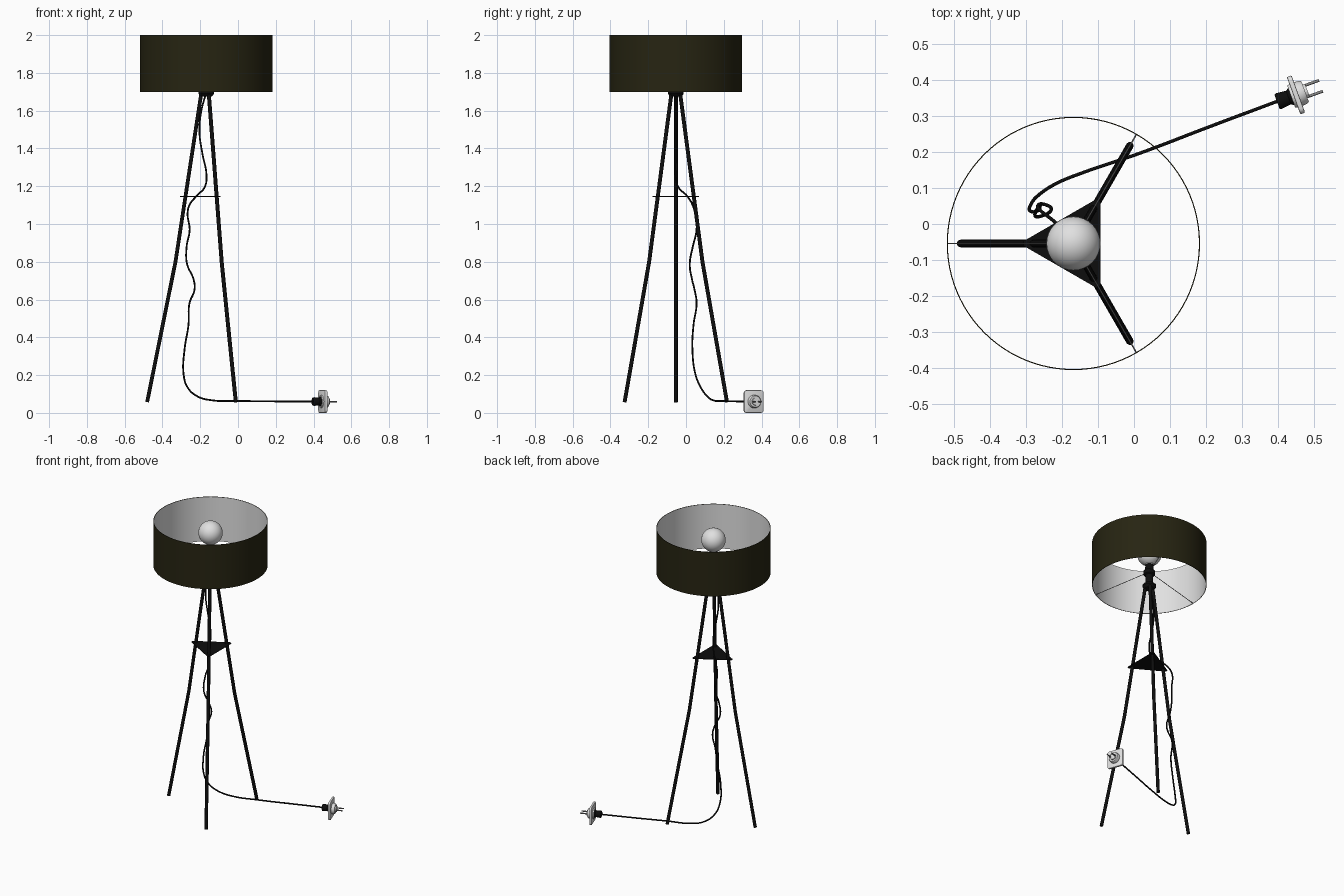
import bpy, bmesh, math
from mathutils import Matrix, Vector

if "Cube" in bpy.data.objects:
    bpy.data.objects.remove(bpy.data.objects["Cube"])

CX, CY = -0.168, -0.054          # lamp axis
AXIS = Matrix.Translation((CX, CY, 0))
ANGLES = [math.radians(a) for a in (60, 180, 300)]


def material(name, rgb):
    m = bpy.data.materials.new(name)
    m.diffuse_color = (*rgb, 1)
    m.use_nodes = True
    m.node_tree.nodes["Principled BSDF"].inputs["Base Color"].default_value = m.diffuse_color
    return m


OLIVE = material("dark olive fabric", (0.02, 0.018, 0.006))
WHITE = material("white", (0.75, 0.75, 0.75))
BLACK = material("black", (0.004, 0.004, 0.004))
METAL = material("grey metal", (0.25, 0.25, 0.25))


def finish(bm, name, mats, matrix=Matrix(), smooth=True):
    bmesh.ops.recalc_face_normals(bm, faces=bm.faces)
    me = bpy.data.meshes.new(name)
    bm.to_mesh(me)
    bm.free()
    ob = bpy.data.objects.new(name, me)
    bpy.context.collection.objects.link(ob)
    for m in mats:
        me.materials.append(m)
    ob.matrix_world = matrix
    if smooth:
        bpy.ops.object.select_all(action='DESELECT')
        ob.select_set(True)
        bpy.context.view_layer.objects.active = ob
        bpy.ops.object.shade_smooth_by_angle(angle=math.radians(35))
    return ob


def lathe(name, profile, mats, matrix=AXIS, steps=32, closed=False, rule=None):
    """Spin (radius, height) points about local z."""
    bm = bmesh.new()
    vs = [bm.verts.new((r, 0, h)) for r, h in profile]
    es = [bm.edges.new(p) for p in zip(vs, vs[1:])]
    if closed:
        es.append(bm.edges.new((vs[-1], vs[0])))
    bmesh.ops.spin(bm, geom=vs + es, cent=(0, 0, 0), axis=(0, 0, 1),
                   angle=2 * math.pi, steps=steps)
    bmesh.ops.remove_doubles(bm, verts=bm.verts, dist=1e-5)
    if rule:
        for f in bm.faces:
            f.material_index = rule(f.calc_center_median())
    return finish(bm, name, mats, matrix)


def tube(name, points, radius, mat, smooth_path=False):
    """Round bar or cable along a path, turned into a mesh."""
    cu = bpy.data.curves.new(name, 'CURVE')
    cu.dimensions = '3D'
    cu.bevel_depth, cu.bevel_resolution, cu.use_fill_caps = radius, 3, True
    if smooth_path:
        sp = cu.splines.new('BEZIER')
        sp.bezier_points.add(len(points) - 1)
        for b, p in zip(sp.bezier_points, points):
            b.co = p
            b.handle_left_type = b.handle_right_type = 'AUTO'
        sp.resolution_u = 8
    else:
        sp = cu.splines.new('POLY')
        sp.points.add(len(points) - 1)
        for b, p in zip(sp.points, points):
            b.co = (*p, 1)
    cu.materials.append(mat)
    ob = bpy.data.objects.new(name, cu)
    bpy.context.collection.objects.link(ob)
    bpy.ops.object.select_all(action='DESELECT')
    ob.select_set(True)
    bpy.context.view_layer.objects.active = ob
    bpy.ops.object.convert(target='MESH')
    bpy.ops.object.shade_smooth_by_angle(angle=math.radians(40))


def polar(a, r, z):
    return (CX + r * math.cos(a), CY + r * math.sin(a), z)


# Drum shade: olive outside, white inside
lathe("drum_shade", [(0.351, 1.70), (0.351, 2.0), (0.348, 2.0), (0.348, 1.70)],
      [OLIVE, WHITE], steps=96, closed=True,
      rule=lambda c: 1 if math.hypot(c.x, c.y) < 0.3488 else 0)

# Globe bulb with short neck
globe = [(0.018, 1.83)] + [
    (0.075 * math.cos(math.radians(t)), 1.919 + 0.075 * math.sin(math.radians(t)))
    for t in range(-70, 90, 10)] + [(0, 1.994)]
lathe("bulb", globe, [WHITE])

# Lamp holder and leg hub
lathe("lamp_holder", [(0, 1.845), (0.024, 1.845), (0.027, 1.80), (0.035, 1.80),
                      (0.035, 1.775), (0.024, 1.77), (0.024, 1.70), (0, 1.70)], [BLACK])
lathe("leg_hub", [(0, 1.71), (0.032, 1.71), (0.042, 1.70), (0.042, 1.69),
                  (0.03, 1.675), (0, 1.675)], [BLACK])

# Bent legs and the shade support wires
for i, a in enumerate(ANGLES, 1):
    tube(f"leg_{i}", [polar(a, 0.026, 1.695), polar(a, 0.163, 0.80),
                      polar(a, 0.313, 0.057)], 0.0105, BLACK)
    tube(f"shade_wire_{i}", [polar(a, 0.02, 1.79), polar(a, 0.35, 1.703)], 0.002, METAL)

# Triangular brace plate with clipped corners
bm = bmesh.new()
ring = []
for a in ANGLES:
    for s in (-1, 1):
        p = Vector((0.139, 0.006 * s, 1.143))
        ring.append(bm.verts.new(Matrix.Rotation(a, 3, 'Z') @ p))
face = bm.faces.new(ring)
ext = bmesh.ops.extrude_face_region(bm, geom=[face])
bmesh.ops.translate(bm, vec=(0, 0, 0.004),
                    verts=[v for v in ext["geom"] if isinstance(v, bmesh.types.BMVert)])
finish(bm, "brace_plate", [BLACK], AXIS, smooth=False)

# Hanging power cord
tube("power_cord", [
    (-0.17, -0.055, 1.69), (-0.195, -0.055, 1.595), (-0.204, -0.055, 1.485),
    (-0.188, -0.055, 1.37), (-0.167, -0.055, 1.262), (-0.174, -0.043, 1.20),
    (-0.22, 0.006, 1.148), (-0.257, 0.035, 1.10), (-0.267, 0.048, 1.055),
    (-0.256, 0.056, 0.97), (-0.272, 0.036, 0.88), (-0.270, 0.02, 0.79),
    (-0.235, 0.032, 0.706), (-0.23, 0.045, 0.653), (-0.257, 0.056, 0.58),
    (-0.262, 0.04, 0.468), (-0.283, 0.034, 0.336), (-0.288, 0.05, 0.204),
    (-0.267, 0.078, 0.135), (-0.214, 0.113, 0.087), (-0.14, 0.143, 0.067),
    (0.01, 0.194, 0.063), (0.21, 0.27, 0.061), (0.405, 0.343, 0.06)],
    0.0048, BLACK, True)

# Plug and socket, built along a direction 20 degrees off x
TILT = Matrix.Translation((0.449, 0.358, 0.06)) @ Matrix.Rotation(math.radians(20), 4, 'Z')
ALONG = TILT @ Matrix.Rotation(math.radians(90), 4, 'Y')
lathe("plug_body", [(0, -0.056), (0.021, -0.056), (0.023, -0.05), (0.02, -0.022),
                    (0.027, -0.012), (0.027, 0), (0, 0)], [BLACK], ALONG)
lathe("socket_disc", [(0, -0.014), (0.033, -0.014), (0.035, 0.0), (0.034, 0.02),
                      (0.03, 0.027), (0.02, 0.027), (0.019, 0.034), (0, 0.034)],
      [WHITE], ALONG)

# Rounded square wall plate
bm = bmesh.new()
bmesh.ops.create_cube(bm, size=1, matrix=Matrix.Diagonal((0.014, 0.11, 0.12, 1)))
corners = [e for e in bm.edges if abs(e.verts[0].co.x - e.verts[1].co.x) > 0.01]
bmesh.ops.bevel(bm, geom=corners, offset=0.015, segments=4, affect='EDGES', profile=0.5)
rims = [e for e in bm.edges if abs(e.verts[0].co.x - e.verts[1].co.x) < 0.001]
bmesh.ops.bevel(bm, geom=rims, offset=0.003, segments=2, affect='EDGES', profile=0.5)
finish(bm, "wall_plate", [WHITE], TILT)

# Two round pins
for i, v in enumerate((-0.016, 0.016), 1):
    tube(f"plug_pin_{i}", [TILT @ Vector((0.03, v, 0)), TILT @ Vector((0.074, v, 0))],
         0.004, METAL)
